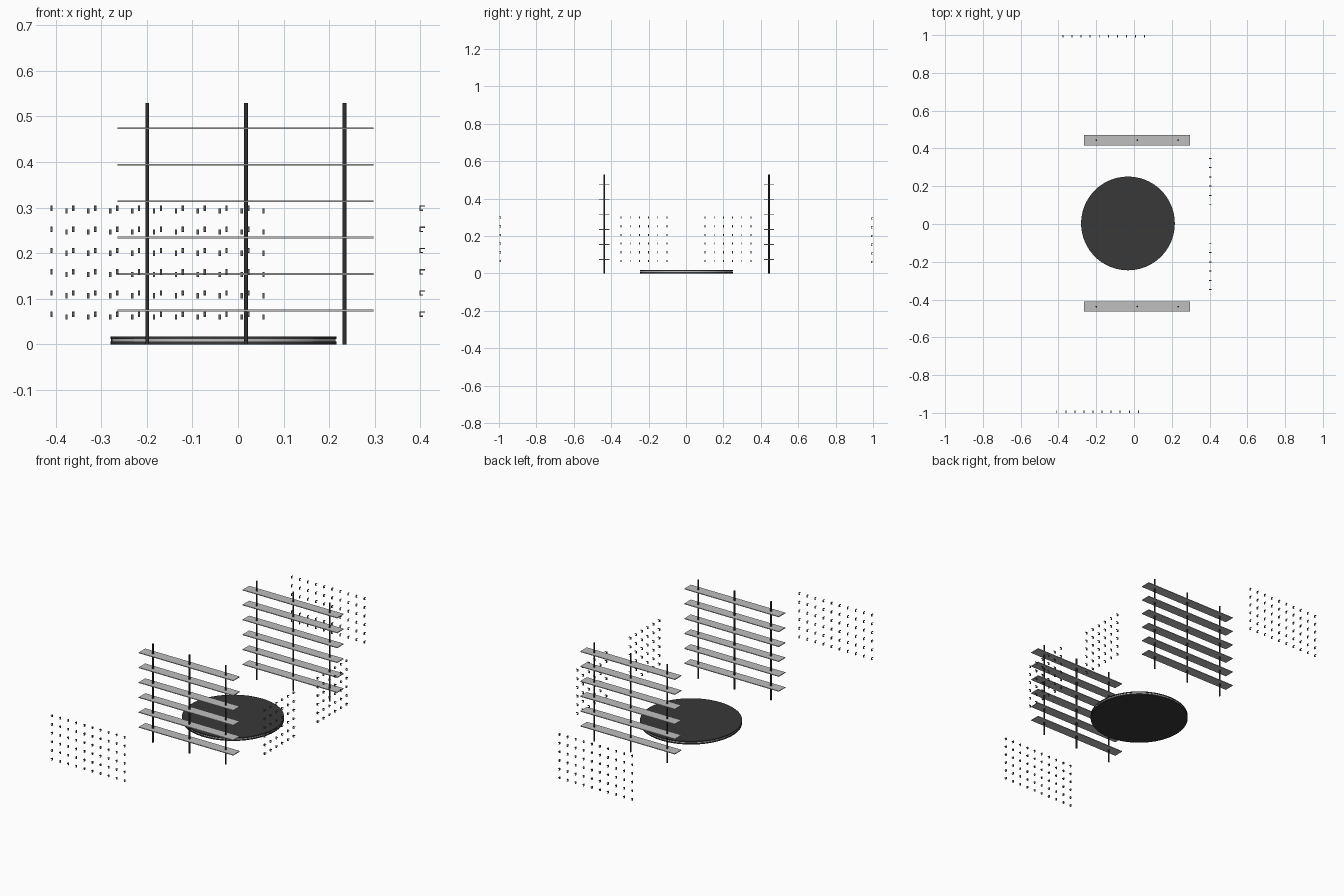
import bpy, bmesh, math
from mathutils import Matrix, Vector

if "Cube" in bpy.data.objects:
    bpy.data.objects.remove(bpy.data.objects["Cube"])


def material(name, r, g, b):
    m = bpy.data.materials.new(name)
    m.diffuse_color = (r, g, b, 1)
    m.use_nodes = True
    m.node_tree.nodes["Principled BSDF"].inputs["Base Color"].default_value = m.diffuse_color
    return m


DARK = material("dark_charcoal", 0.04, 0.04, 0.04)
BLACK = material("post_black", 0.03, 0.03, 0.03)
GREY = material("shelf_grey", 0.52, 0.52, 0.52)
STEEL = material("hook_steel", 0.13, 0.13, 0.13)


def finish(bm, name, mat, smooth=False):
    me = bpy.data.meshes.new(name)
    bm.to_mesh(me)
    bm.free()
    me.materials.append(mat)
    ob = bpy.data.objects.new(name, me)
    bpy.context.collection.objects.link(ob)
    if smooth:
        bpy.ops.object.select_all(action='DESELECT')
        ob.select_set(True)
        bpy.context.view_layer.objects.active = ob
        bpy.ops.object.shade_smooth_by_angle(angle=math.radians(40))
    return ob


def add_box(bm, centre, size):
    bmesh.ops.create_cube(bm, size=1, matrix=Matrix.Translation(centre) @ Matrix.Diagonal((*size, 1)))


def add_cylinder(bm, x, y, z0, z1, r, n):
    bmesh.ops.create_cone(bm, cap_ends=True, segments=n, radius1=r, radius2=r, depth=z1 - z0,
                          matrix=Matrix.Translation((x, y, (z0 + z1) / 2)))


# Round turntable: two dark discs with a slim pale band between them
for name, z0, z1, r, mat in (("base_disc", 0.0, 0.0062, 0.248, DARK),
                             ("disc_band", 0.0062, 0.0115, 0.246, GREY),
                             ("top_disc", 0.0115, 0.017, 0.248, DARK)):
    bm = bmesh.new()
    add_cylinder(bm, -0.032, 0.003, z0, z1, r, 96)
    finish(bm, name, mat, True)

# Two shelf racks: six shelves on three posts each
for side, y in (("front", -0.437), ("back", 0.444)):
    bm = bmesh.new()
    for i in range(6):
        add_box(bm, (0.0165, y, 0.0743 + 0.0799 * i), (0.561, 0.055, 0.004))
    finish(bm, side + "_shelves", GREY)
    bm = bmesh.new()
    for x in (-0.199, 0.0175, 0.2335):
        add_cylinder(bm, x, y, 0, 0.529, 0.0043, 12)
    finish(bm, side + "_posts", BLACK, True)


# Small wall hooks: a bracket with a long top arm, a back plate and a short lower arm
def add_hook(bm, pos, out):
    out = Vector(out)
    side = Vector((abs(out.y), abs(out.x), 0))
    for d0, d1, z0, z1 in ((0, 0.012, 0.0035, 0.006), (0, 0.003, -0.0055, 0.0035),
                           (0.003, 0.008, -0.0055, -0.003)):
        c = Vector(pos) + out * (d0 + d1) / 2 + Vector((0, 0, (z0 + z1) / 2))
        s = Vector((abs(out.x), abs(out.y), 0)) * (d1 - d0) + side * 0.005
        add_box(bm, c, (s.x, s.y, z1 - z0))


def hook_grid(name, columns, z_low, out):
    bm = bmesh.new()
    for x, y in columns:
        for j in range(6):
            add_hook(bm, (x, y, z_low + 0.0465 * j), out)
    finish(bm, name, STEEL)


hook_grid("front_hooks", [(-0.409 + 0.048 * i, -0.988) for i in range(10)], 0.066, (0, -1, 0))
hook_grid("back_hooks", [(-0.376 + 0.048 * i, 0.988) for i in range(10)], 0.060, (0, 1, 0))
hook_grid("right_front_hooks", [(0.3975, -0.347 + 0.049 * i) for i in range(6)], 0.066, (1, 0, 0))
hook_grid("right_back_hooks", [(0.3975, 0.102 + 0.049 * i) for i in range(6)], 0.066, (1, 0, 0))
